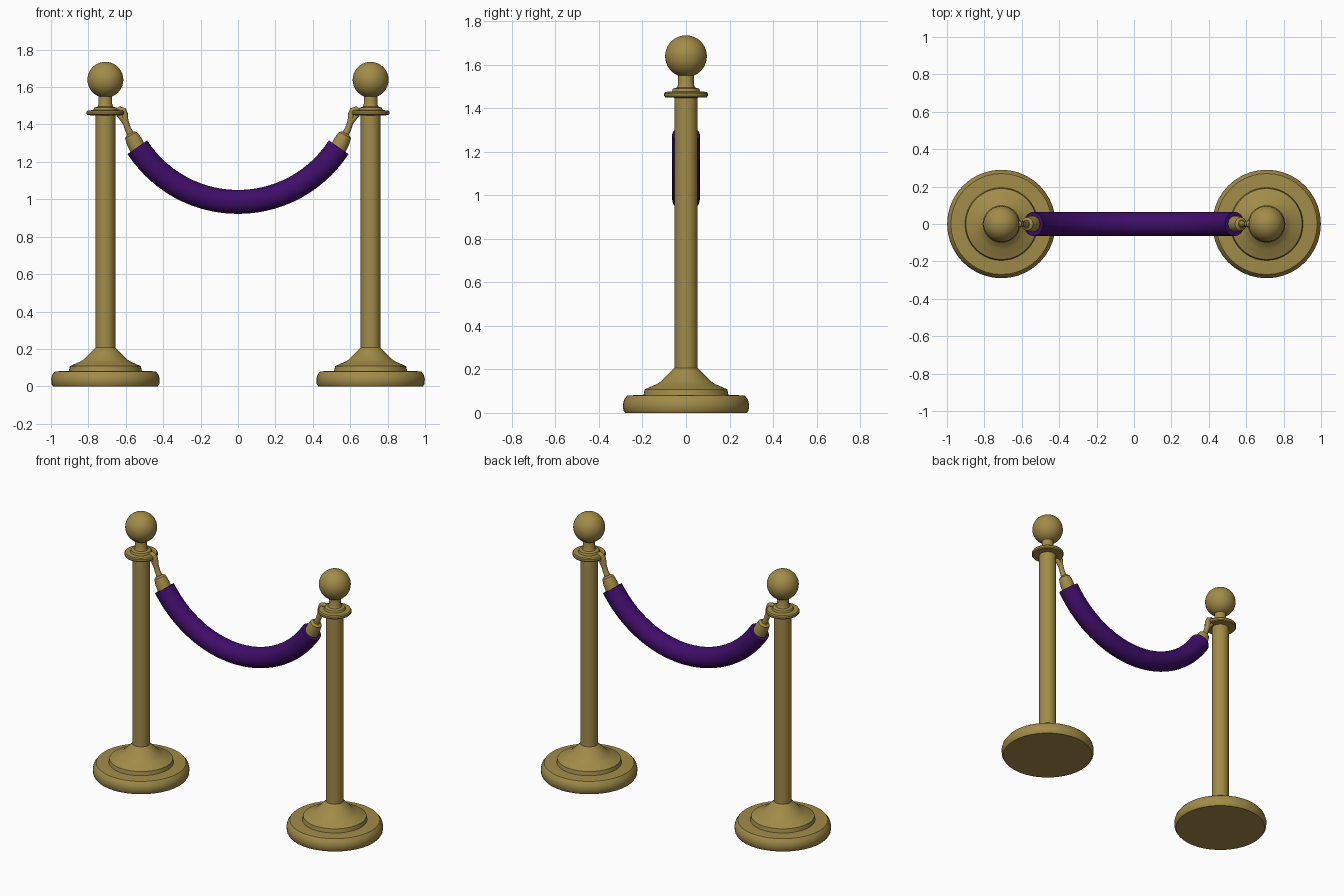
import bpy, bmesh, math
from mathutils import Vector

if "Cube" in bpy.data.objects:
    bpy.data.objects.remove(bpy.data.objects["Cube"])


def material(name, rgb):
    m = bpy.data.materials.new(name)
    m.diffuse_color = (*rgb, 1)
    m.use_nodes = True
    m.node_tree.nodes["Principled BSDF"].inputs["Base Color"].default_value = m.diffuse_color
    return m


GOLD = material("brass gold", (0.36, 0.26, 0.065))
PURPLE = material("purple velvet", (0.05, 0.004, 0.14))


def finish(name, bm, mat):
    bmesh.ops.remove_doubles(bm, verts=bm.verts, dist=1e-5)
    bmesh.ops.recalc_face_normals(bm, faces=bm.faces)
    me = bpy.data.meshes.new(name)
    bm.to_mesh(me)
    bm.free()
    me.materials.append(mat)
    ob = bpy.data.objects.new(name, me)
    bpy.context.collection.objects.link(ob)
    bpy.context.view_layer.objects.active = ob
    ob.select_set(True)
    bpy.ops.object.shade_smooth_by_angle(angle=math.radians(35))
    ob.select_set(False)
    return ob


def skin(bm, rings):
    """Bridge consecutive vertex rings and cap both ends."""
    n = len(rings[0])
    rv = [[bm.verts.new(p) for p in r] for r in rings]
    for a, b in zip(rv, rv[1:]):
        for i in range(n):
            j = (i + 1) % n
            bm.faces.new((a[i], a[j], b[j], b[i]))
    bm.faces.new(rv[0])
    bm.faces.new(rv[-1])


def lathe(name, profile, x, n=40):
    bm = bmesh.new()
    skin(bm, [[(x + r * math.cos(2 * math.pi * i / n),
                r * math.sin(2 * math.pi * i / n), z) for i in range(n)]
              for r, z in profile])
    return finish(name, bm, GOLD)


def tube(name, path, radii, mat, n=20):
    """Round tube along a path in the xz plane."""
    pts = [Vector((x, 0, z)) for x, z in path]
    rings = []
    for k, p in enumerate(pts):
        t = (pts[min(k + 1, len(pts) - 1)] - pts[max(k - 1, 0)]).normalized()
        u, v = Vector((0, 1, 0)), Vector((-t.z, 0, t.x))
        rings.append([p + radii[k] * (math.cos(a) * u + math.sin(a) * v)
                      for a in (2 * math.pi * i / n for i in range(n))])
    bm = bmesh.new()
    skin(bm, rings)
    return finish(name, bm, mat)


BASE = [(0.28, 0), (0.288, 0.012), (0.29, 0.04), (0.284, 0.062), (0.27, 0.08),
        (0.195, 0.083), (0.19, 0.108), (0.135, 0.132), (0.115, 0.145),
        (0.08, 0.18), (0.053, 0.207)]
COLLAR = [(0.053, 1.448), (0.095, 1.45), (0.1, 1.456), (0.1, 1.468),
          (0.095, 1.475), (0.065, 1.477), (0.06, 1.49), (0.042, 1.495),
          (0.036, 1.51), (0.036, 1.57)]
BALL = [(max(0.0005, 0.096 * math.sin(math.pi * i / 20)),
         1.639 - 0.096 * math.cos(math.pi * i / 20)) for i in range(21)]

for side, s in (("left", -1), ("right", 1)):
    # post: base, pole, collar and ball finial
    lathe(side + "_base", BASE, s * 0.709)
    lathe(side + "_pole", [(0.053, 0.2), (0.053, 1.46)], s * 0.709)
    lathe(side + "_collar", COLLAR, s * 0.709)
    lathe(side + "_ball", BALL, s * 0.709)
    # rope end ferrule
    tube(side + "_ferrule", [(s * 0.53, 1.26), (s * 0.555, 1.31), (s * 0.572, 1.343),
                             (s * 0.577, 1.352)],
         [0.043, 0.043, 0.036, 0.022], GOLD)
    # hook curling over the collar rim
    tube(side + "_hook", [(s * 0.57, 1.34), (s * 0.588, 1.375), (s * 0.603, 1.42),
                          (s * 0.606, 1.455), (s * 0.613, 1.475), (s * 0.632, 1.483),
                          (s * 0.65, 1.475)],
         [0.02, 0.017, 0.017, 0.018, 0.017, 0.014, 0.009], GOLD, 12)
    # short return leg of the hook, under the collar
    tube(side + "_hook_back", [(s * 0.597, 1.4), (s * 0.615, 1.43), (s * 0.64, 1.455)],
         [0.014, 0.016, 0.014], GOLD, 12)

# sagging velvet rope: a circular arc
R, A, N = 0.642, math.radians(57), 28
arc = [A * (2 * k / N - 1) for k in range(N + 1)]
tube("velvet_rope", [(R * math.sin(a), 0.986 + R * (1 - math.cos(a))) for a in arc],
     [0.064] * (N + 1), PURPLE, 28)
